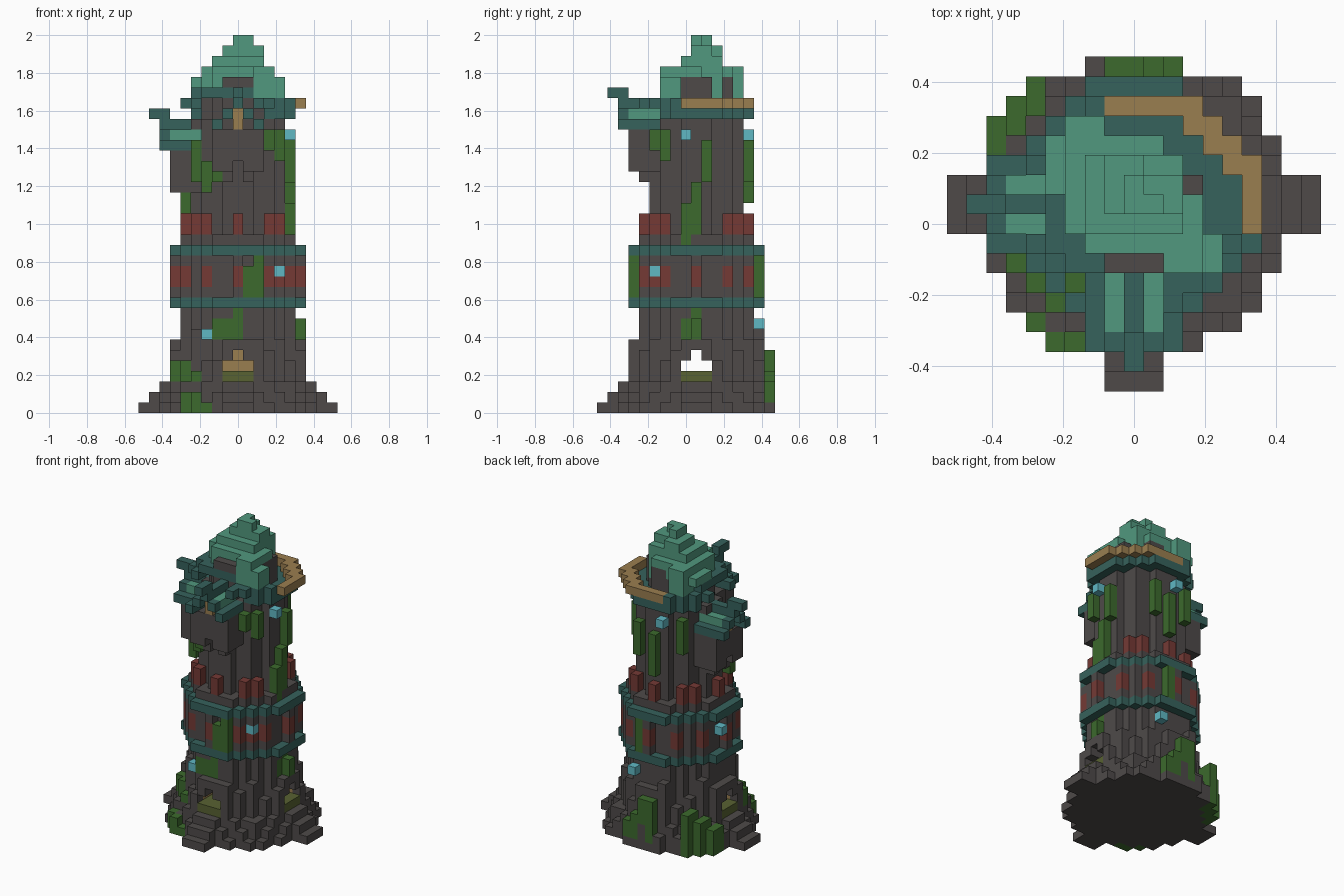
import bpy
import bmesh
import random
from mathutils import Vector

random.seed(4)
if "Cube" in bpy.data.objects:
    bpy.data.objects.remove(bpy.data.objects["Cube"], do_unlink=True)

UNIT = 1 / 18          # size of one block
cells = {}             # block position -> (part, colour)


def linear(c):
    c /= 255
    return c / 12.92 if c <= 0.04045 else ((c + 0.055) / 1.055) ** 2.4


def material(name, *rgb):
    m = bpy.data.materials.new(name)
    m.use_nodes = True
    colour = [linear(c) for c in rgb] + [1]
    m.diffuse_color = colour
    m.node_tree.nodes["Principled BSDF"].inputs["Base Color"].default_value = colour
    return m


MATERIALS = {
    "stone": material("dark stone", 78, 74, 73),
    "teal": material("dark teal", 54, 98, 92),
    "roof": material("light copper green", 81, 152, 126),
    "gold": material("tan wood", 154, 126, 80),
    "red": material("brick red", 117, 58, 53),
    "leaf": material("vine green", 60, 106, 45),
    "cyan": material("crystal cyan", 96, 184, 196),
    "olive": material("mossy olive", 88, 98, 50),
}


def span(a, b):
    return range(min(a, b), max(a, b) + 1)


def box(part, colour, x, y, z):
    for i in span(*x):
        for j in span(*y):
            for k in span(*z):
                cells[i, j, k] = (part, colour)


def carve(x, y, z):
    for i in span(*x):
        for j in span(*y):
            for k in span(*z):
                cells.pop((i, j, k), None)


def disc(part, colour, r, z, inner=-1, cx=0, cy=0, rule=lambda i, j: True):
    """Round layer of blocks, optionally a ring and limited by a rule."""
    for i in range(-9, 10):
        for j in range(-9, 10):
            d = ((i - cx) ** 2 + (j - cy) ** 2) ** 0.5
            if inner < d <= r and rule(i, j):
                box(part, colour, (i, i), (j, j), z)


def pillar(i, j):
    return i == 0 or j == 0 or (abs(i) > 2 and abs(j) > 2)


# Stepped foot and ragged buttresses
for k, r in enumerate((7.85, 7.4, 7.1)):
    disc("foundation", "stone", r, (k, k), rule=lambda i, j: j < 7 or (j == 7 and abs(i) < 3))
disc("lower_wall", "stone", 5.45, (3, 9))
for i in range(-6, 7):
    for j in range(-6, 7):
        if 5.45 < (i * i + j * j) ** 0.5 <= 6.4:
            top = 6 if abs(i) < 2 or abs(j) < 2 else random.choice((4, 5, 6, 7))
            box("buttresses", "stone", (i, i), (j, j), (3, top))

# Stairs to the three doors
for k in range(3):
    reach = 9 - k
    box("side_stairs", "stone", (-reach, reach), (-1, 1), (k, k))
    box("front_stairs", "stone", (-1, 1), (-reach, 0), (k, k))

# Wooden door jambs, then the doorways and thresholds
for s in (-2, 2):
    box("inner_wall", "gold", (-5, 5), (s, s), (4, 4))
    box("inner_wall", "gold", (s, s), (-5, -2), (4, 4))
carve((-7, 7), (-1, 1), (4, 4))
carve((-7, 7), (0, 0), (5, 5))
carve((-1, 1), (-7, 1), (4, 4))
carve((0, 0), (-7, 0), (5, 5))
box("inner_wall", "gold", (0, 0), (1, 2), (5, 5))
box("threshold", "olive", (-6, 6), (-1, 1), (3, 3))
box("threshold", "olive", (-1, 1), (-6, 1), (3, 3))

# Middle storey between two bands, with brick pillars
disc("lower_band", "teal", 6.4, (10, 10))
disc("middle_wall", "stone", 5.45, (11, 14))
disc("middle_pillars", "stone", 6.4, (11, 14), 5.45, rule=pillar)
disc("middle_bricks", "red", 6.4, (12, 13), 5.45,
     rule=lambda i, j: pillar(i, j) and abs(i) != abs(j))
box("middle_bricks", "red", (4, 4), (-4, -4), (12, 12))
disc("upper_band", "teal", 6.4, (15, 15))

# Upper shaft with brick merlons around its foot
disc("shaft", "stone", 4.45, (16, 27))
disc("shaft_top", "stone", 3.3, (28, 31))
disc("merlon_feet", "stone", 5.45, (16, 16), 4.45)
disc("merlons", "red", 5.45, (17, 18), 4.45, rule=pillar)

# Sloping eaves: low at the back left, high at the front right
disc("eaves", "teal", 5.45, (28, 28), 3, rule=lambda i, j: j > -4 and (i > 2 or j > 2))
disc("eaves", "teal", 5.45, (29, 29), 3, rule=lambda i, j: (
    (i < -3 and abs(j) > 1) or (i > 1 and j < -1) or (j > 2 and i < -1)))
disc("eaves", "teal", 4.6, (30, 30), 2, rule=lambda i, j: i < 2 and -4 < j < 3)
disc("rail", "gold", 6.1, (29, 29), 4.9, .5, -.5, lambda i, j: i > -2 and j > -2)

# Leaning stepped roof: one run of blocks per row, front to back
runs = ((2, 4), (-2, 4), (-3, 3), (-3, 3), (-4, 2), (-4, 2), (-4, 1), (-3, -2))
for j, (a, b) in enumerate(runs, -3):
    box("roof_skirt", "roof", (a, b), (j, j), (31, 31))
    box("roof_slope", "roof", (max(a, -3), min(b, 3)), (j, j), (32, 32))
box("roof_skirt", "roof", (2, 4), (-3, -2), (30, 30))
box("roof_skirt", "roof", (-3, -2), (3, 4), (30, 30))
box("roof_skirt", "roof", (2, 2), (2, 2), (30, 30))
box("roof_peak", "roof", (-2, 2), (-1, 2), (33, 33))
box("roof_peak", "roof", (-1, 2), (0, 1), (34, 34))
box("roof_peak", "roof", (-1, 0), (2, 2), (34, 34))
box("roof_tip", "roof", (0, 1), (0, 0), (35, 35))
box("roof_tip", "roof", (0, 0), (1, 1), (35, 35))

# Stone showing through the broken side of the roof
box("roof_wall", "stone", (2, 3), (-1, 0), (30, 31))
box("roof_wall", "stone", (2, 2), (1, 1), (30, 31))
box("roof_wall", "stone", (0, 1), (3, 3), (30, 31))


def dormer(name, base, place):
    """Gabled bay; a runs outward, b sideways, place maps them to the plan."""
    def add(part, colour, a, b, z):
        (x0, y0), (x1, y1) = place(a[0], b[0]), place(a[1], b[1])
        box(name + part, colour, (x0, x1), (y0, y1), (base + z[0], base + z[1]))
    add("_wall", "stone", (4, 6), (-2, 2), (-3, -1))
    add("_window", "gold", (5, 6), (0, 0), (0, 1))
    for s in (-1, 1):
        add("_corbel", "stone", (4, 6), (s, 2 * s), (-4, -4))
        add("_corbel", "stone", (4, 5), (s, s), (-5, -5))
        add("_eave", "teal", (4, 7), (2 * s, 2 * s), (0, 0))
        add("_slope", "roof", (4, 6), (s, s), (1, 1))
        add("_barge", "teal", (7, 7), (s, s), (1, 1))
    add("_ridge", "teal", (4, 7), (0, 0), (2, 2))
    add("_finial", "teal", (7, 8), (0, 0), (3, 3))


dormer("front_dormer", 27, lambda a, b: (b, -a))
dormer("right_dormer", 25, lambda a, b: (-a, b))


# Hanging vines: column and height range
def vine(x, y, low, high):
    box("vines", "leaf", (x, x), (y, y), (low, high))


for v in ((-2, -5, 7, 8), (-1, -5, 7, 8), (0, -5, 7, 9), (1, -6, 11, 13),
          (2, -6, 11, 14), (-5, -4, 3, 4), (-4, -5, 3, 3), (-6, -3, 3, 4),
          (-5, -6, 0, 1), (-4, -7, 0, 1), (-3, -7, 0, 0), (6, 0, 7, 8),
          (5, 0, 17, 21), (5, -1, 16, 19), (5, 1, 22, 25), (5, 0, 9, 9),
          (5, -1, 7, 8), (4, -3, 24, 26), (3, -4, 25, 26), (-4, -3, 22, 25),
          (-3, -4, 21, 23), (-2, -5, 22, 23), (-5, -2, 19, 20), (0, 5, 20, 24),
          (2, 5, 22, 25), (-3, 4, 23, 26), (1, 6, 11, 14), (0, 7, 3, 5)):
    vine(*v)
# Moss climbing the back of the foot
for i, j in ((-7, 3), (-7, 4), (-6, 4), (-6, 5), (-5, 5), (-5, 6)):
    vine(i, j, 0, 9 + i)
for i in (-1, 1, 2):
    vine(i, 7, 1, 4 - i)

# Glowing crystals
for c in ((5, -1, 26), (-1, 5, 26), (4, -4, 13), (-6, 1, 13), (-3, -5, 7), (2, 6, 8)):
    box("crystals", "cyan", *[(n, n) for n in c])

# Build one mesh per part from the outer block faces
parts = {}
for pos, (part, colour) in cells.items():
    parts.setdefault(part, []).append((pos, colour))

for part, blocks in parts.items():
    bm = bmesh.new()
    slots = sorted({colour for _, colour in blocks})
    for pos, colour in blocks:
        centre = Vector(pos) + Vector((0, 1, 0.5))
        for axis in range(3):
            for s in (-1, 1):
                n = Vector((0, 0, 0))
                n[axis] = s
                if tuple(int(a + b) for a, b in zip(pos, n)) in cells:
                    continue
                u = Vector((0, 0, 0))
                u[(axis + 1) % 3] = 1
                w = n.cross(u)
                corners = (-u - w, u - w, u + w, w - u)
                f = bm.faces.new([bm.verts.new((centre + (n + c) / 2) * UNIT) for c in corners])
                f.material_index = slots.index(colour)
    bmesh.ops.remove_doubles(bm, verts=bm.verts, dist=UNIT / 100)
    if bm.faces:
        mesh = bpy.data.meshes.new(part)
        bm.to_mesh(mesh)
        for colour in slots:
            mesh.materials.append(MATERIALS[colour])
        bpy.context.collection.objects.link(bpy.data.objects.new(part, mesh))
    bm.free()
